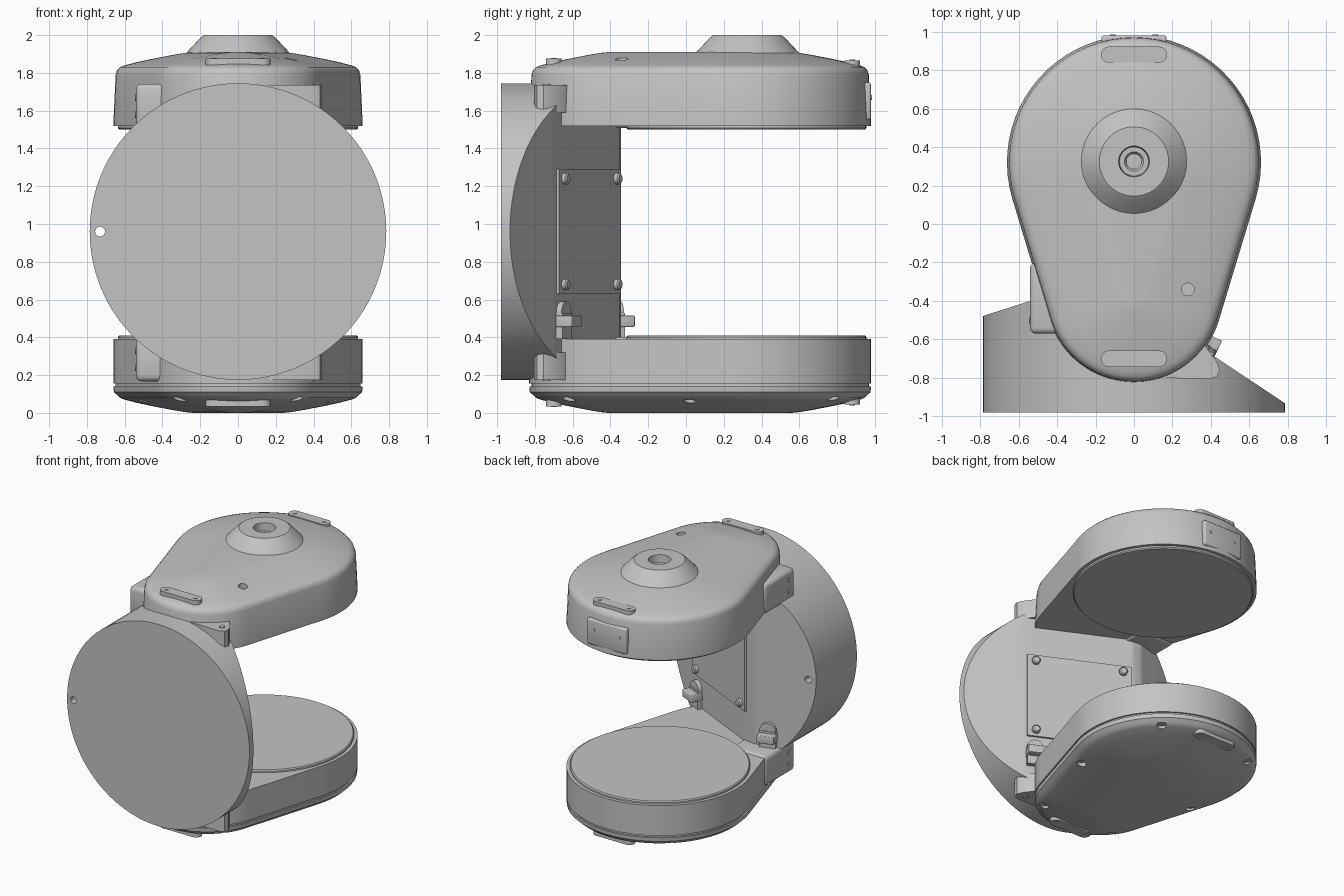
import bpy, bmesh, math
from mathutils import Vector, Matrix

if "Cube" in bpy.data.objects:
    bpy.data.objects.remove(bpy.data.objects["Cube"], do_unlink=True)

grey = bpy.data.materials.new("light_grey")
grey.use_nodes = True
grey.diffuse_color = (0.55, 0.55, 0.55, 1)
grey.node_tree.nodes["Principled BSDF"].inputs["Base Color"].default_value = (0.55, 0.55, 0.55, 1)

HEIGHT = 1.91            # the two heads mirror each other about half this height
BIG, SMALL = Vector((0, 0.32)), Vector((0, -0.37))


def finish(name, bm, smooth=True):
    bmesh.ops.recalc_face_normals(bm, faces=bm.faces)
    mesh = bpy.data.meshes.new(name)
    bm.to_mesh(mesh)
    bm.free()
    mesh.materials.append(grey)
    ob = bpy.data.objects.new(name, mesh)
    bpy.context.collection.objects.link(ob)
    if smooth:
        shade(ob)
    return ob


def shade(ob):
    bpy.ops.object.select_all(action='DESELECT')
    ob.select_set(True)
    bpy.context.view_layer.objects.active = ob
    bpy.ops.object.shade_smooth_by_angle(angle=math.radians(30))


def loft(name, rings):
    """Skin a list of closed rings with equal point counts and cap both ends."""
    bm = bmesh.new()
    loops = [[bm.verts.new(p) for p in ring] for ring in rings]
    n = len(loops[0])
    for a, b in zip(loops, loops[1:]):
        for i in range(n):
            j = (i + 1) % n
            bm.faces.new((a[i], a[j], b[j], b[i]))
    bm.faces.new(loops[0])
    bm.faces.new(loops[-1])
    return finish(name, bm)


def prism(name, outline, z0, z1):
    return loft(name, [[(x, y, z) for x, y in outline] for z in (z0, z1)])


def lathe(name, centre, profile, axis=(0, 0, 1), n=64):
    """Stack of (radius, height) rings along an axis."""
    turn = Vector((0, 0, 1)).rotation_difference(Vector(axis)).to_matrix()
    return loft(name, [[Vector(centre) + turn @ Vector((r * math.cos(t), r * math.sin(t), h))
                        for t in (math.tau * i / n for i in range(n))] for r, h in profile])


def box(name, centre, size, yaw=0.0, bevel=0.0):
    bm = bmesh.new()
    bmesh.ops.create_cube(bm, size=1, matrix=Matrix.Translation(centre)
                          @ Matrix.Rotation(yaw, 4, 'Z') @ Matrix.Diagonal((*size, 1)))
    if bevel:
        bmesh.ops.bevel(bm, geom=bm.edges[:], offset=bevel, segments=3, profile=0.5, affect='EDGES')
    return finish(name, bm)


def boolean(ob, cutter, operation='DIFFERENCE'):
    cutter.hide_render = True
    mod = ob.modifiers.new("cut", 'BOOLEAN')
    mod.operation, mod.object, mod.solver = operation, cutter, 'EXACT'
    shade(ob)
    bpy.ops.object.modifier_apply(modifier=mod.name)
    bpy.data.objects.remove(cutter, do_unlink=True)
    shade(ob)


def teardrop(inset, z, n=40):
    """Large rear arc and small front arc joined by tangents."""
    tilt = math.asin((0.66 - 0.46) / (BIG - SMALL).length)
    pts = []
    for centre, radius, start, sweep in ((BIG, 0.66, -tilt, math.pi + 2 * tilt),
                                         (SMALL, 0.46, math.pi + tilt, math.pi - 2 * tilt)):
        for i in range(n + 1):
            t = start + sweep * i / n
            pts.append((centre.x + (radius - inset) * math.cos(t),
                        centre.y + (radius - inset) * math.sin(t), z))
    return pts


def pill(cy, half, r, n=10):
    return [(side * half + r * math.cos(t), cy + r * math.sin(t))
            for side, start in ((1, -math.pi / 2), (-1, math.pi / 2))
            for t in (start + math.pi * i / n for i in range(n + 1))]


# Heads: domed teardrop housings, the lower one with a seam groove
HEAD = [(0, 1.52), (0, 1.53), (0.012, 1.79), (0.02, 1.815), (0.035, 1.83), (0.06, 1.84),
        (0.13, 1.858), (0.22, 1.877), (0.32, 1.896), (0.38, 1.906), (0.42, 1.91)]
GROOVED = [(0, 1.52), (0, 1.755), (0.012, 1.755), (0.012, 1.77), (0, 1.77), (0.003, 1.80)] + HEAD[3:]
upper = loft("upper_head", [teardrop(i, z) for i, z in HEAD])
lower = loft("lower_head", [teardrop(i, HEIGHT - z) for i, z in GROOVED])

# Cover screw holes
boolean(upper, lathe("cutter", (0.28, -0.34, 1.84), [(0.033, 0), (0.033, 0.2)], n=24))
for x, y in ((0.31, -0.62), (0.5, 0.02), (0.40, 0.78)):
    for s in (-1, 1):
        boolean(lower, lathe("cutter", (s * x, y, -0.1), [(0.033, 0), (0.033, 0.185)], n=24))

# Raised hub with a stepped bore
hub = lathe("hub", (0, 0.325, 0), [(0.30, 1.86), (0.285, 1.895), (0.27, 1.91), (0.2, 1.985), (0.18, 2.0),
                                  (0.08, 2.0), (0.075, 1.94), (0.05, 1.94), (0.04, 1.925)])

for level, flip in (("upper", False), ("lower", True)):
    def at(z):
        return HEIGHT - z if flip else z

    # Round pole face
    lathe(level + "_disc", (0, 0.32, 0), [(0.635, at(1.53)), (0.635, at(1.508)), (0.628, at(1.50))], n=96)
    # Pill-shaped cover tabs with two screws each
    for tag, cy, top in (("rear", 0.88, 1.866), ("front", -0.70, 1.876)):
        prism(f"{level}_{tag}_tab", pill(cy, 0.13, 0.042), at(1.80), at(top))
        for s in (-1, 1):
            lathe(f"{level}_{tag}_tab_screw", (s * 0.125, cy, 0),
                  [(0.014, at(top - 0.01)), (0.014, at(top + 0.004))], n=16)
    # Mounting ears joining head and yoke
    left = box(level + "_side_ear", (-0.385, -0.385, at(1.625)), (0.31, 0.37, 0.235), 0, 0.03)
    for z in (1.58, 1.67):
        lathe(level + "_side_ear_bolt", (-0.545, -0.5, at(z)), [(0.018, 0), (0.018, 0.01)], (1, 0, 0), 16)
    ear = [(0.15, -0.80), (0.40, -0.805), (0.435, -0.79), (0.445, -0.755), (0.43, -0.715),
           (0.36, -0.62), (0.15, -0.5)]
    prism(level + "_corner_ear", ear, at(1.59), at(1.735))
    lathe(level + "_corner_ear_bolt", (0.38, -0.74, 0), [(0.022, at(1.72)), (0.022, at(1.742))], n=20)

# Rear plate of the upper head
plate = box("rear_plate", (0, 0.955, 1.65), (0.34, 0.05, 0.20), 0, 0.015)
for s in (-1, 1):
    lathe("rear_plate_screw", (s * 0.11, 0.978, 1.67), [(0.014, 0), (0.014, 0.006)], (0, 1, 0), 16)

# Yoke: round drum trimmed behind by angled walls
yoke = lathe("yoke", (0, -0.98, 0.96), [(0.785, 0), (0.785, 0.8)], (0, 1, 0), 128)
walls = [(-0.9, -1.2), (0.9, -1.2), (0.9, -1.008), (0.42, -0.69), (-0.28, -0.352), (-0.35, -0.345),
         (-0.54, -0.40), (-0.9, -0.515)]
boolean(yoke, prism("trim", walls, 0, 2), 'INTERSECT')
boolean(yoke, lathe("cutter", (-0.73, -1.2, 0.96), [(0.026, 0), (0.026, 1)], (0, 1, 0), 24))

# Service panel on the long wall
start, end = Vector((0.41, -0.685)), Vector((-0.27, -0.357))
along = (end - start).normalized()
normal = Vector((-along.y, along.x)) * -1
yaw = math.atan2(along.y, along.x)
mid = (start + end) / 2
box("service_panel", (mid.x, mid.y, 0.96), ((end - start).length, 0.03, 0.66), yaw)
for t in (0.08, 0.92):
    for z in (0.68, 1.24):
        p = start.lerp(end, t)
        lathe("panel_screw", (p.x, p.y, z), [(0.03, 0), (0.03, 0.035), (0.022, 0.042)],
              (normal.x, normal.y, 0), 20)

# Small clamps with arched brackets on both walls
for name, p, n in (("long_wall", Vector((0.36, -0.66)), normal),
                   ("short_wall", Vector((-0.45, -0.375)), Vector((-0.3, 0.954)))):
    turn = math.atan2(n.y, n.x)
    spot = p + n * 0.04
    box(name + "_clamp", (spot.x, spot.y, 0.485), (0.10, 0.13, 0.06), turn, 0.006)
    lathe(name + "_bracket", (p.x, p.y, 0.53), [(0.06, -0.02), (0.06, 0.03)], (n.x, n.y, 0), 24)
    low = p + n * 0.01
    box(name + "_bracket_foot", (low.x, low.y, 0.46), (0.05, 0.12, 0.14), turn)
